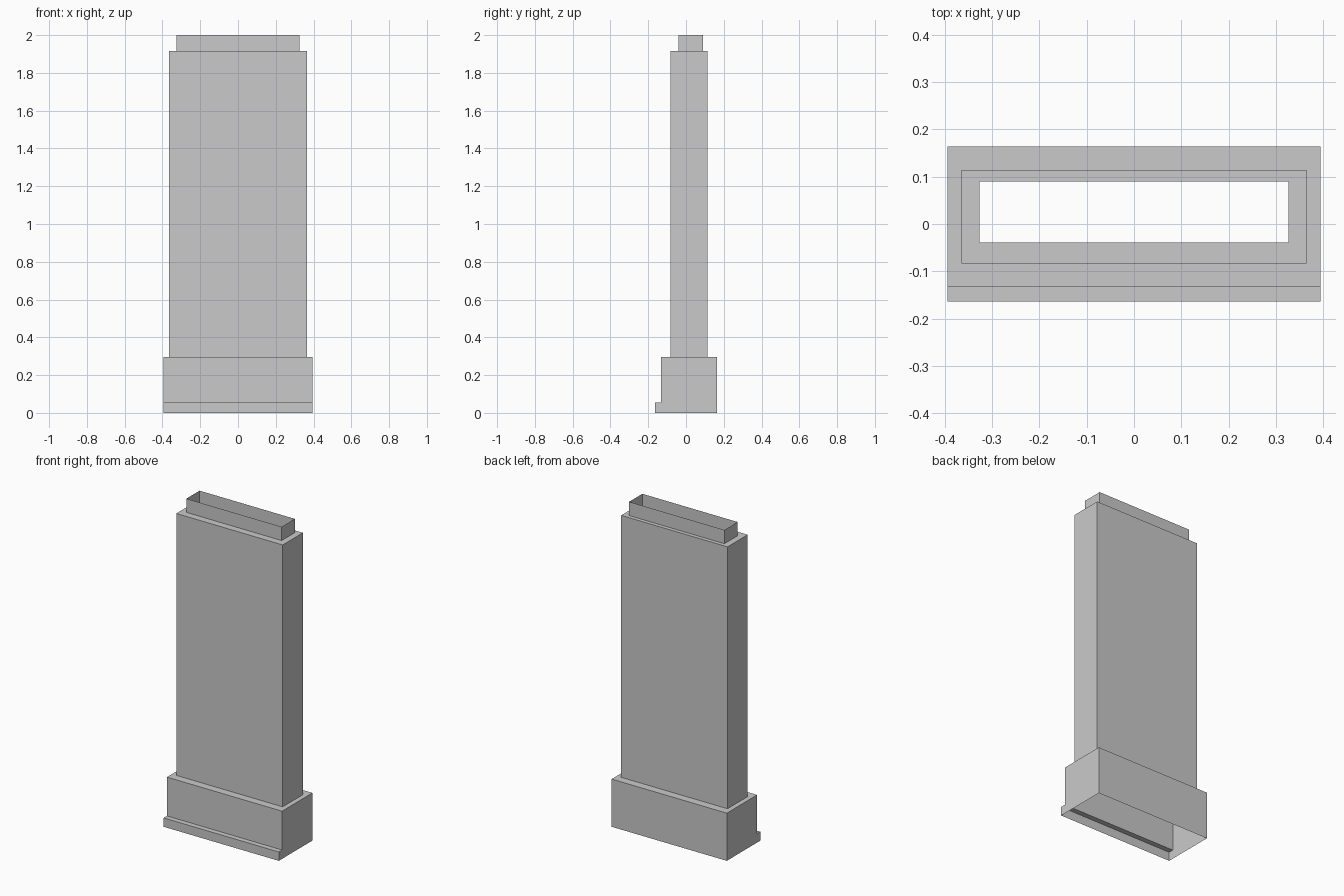
import bpy, bmesh

cube = bpy.data.objects.get("Cube")
if cube:
    bpy.data.objects.remove(cube, do_unlink=True)

grey = bpy.data.materials.new("light_grey")
grey.use_nodes = True
GREY = (0.59, 0.59, 0.59, 1)
grey.diffuse_color = GREY
grey.node_tree.nodes["Principled BSDF"].inputs["Base Color"].default_value = GREY

# Rectangular sections: half width, front y, back y
LIP = (0.394, -0.164, 0.164)
BASE = (0.394, -0.132, 0.164)
BODY = (0.364, -0.083, 0.114)
NECK = (0.326, -0.039, 0.09)


def sleeve(name, sections):
    """Thin open sleeve skinned through a stack of (z, rectangle) sections."""
    bm = bmesh.new()
    rings = []
    for z, (w, front, back) in sections:
        corners = [(-w, front), (w, front), (w, back), (-w, back)]
        rings.append([bm.verts.new((x, y, z)) for x, y in corners])
    for low, high in zip(rings, rings[1:]):
        for i in range(4):
            j = (i + 1) % 4
            bm.faces.new((low[i], low[j], high[j], high[i]))
    # Sections sharing a side collapse there
    bmesh.ops.remove_doubles(bm, verts=bm.verts, dist=0.0001)
    bmesh.ops.dissolve_degenerate(bm, edges=bm.edges, dist=0.0001)
    mesh = bpy.data.meshes.new(name)
    bm.to_mesh(mesh)
    bm.free()
    mesh.materials.append(grey)
    obj = bpy.data.objects.new(name, mesh)
    bpy.context.collection.objects.link(obj)


# Wide foot with a front lip and a shoulder, open underneath
sleeve("base", [(0, LIP), (0.055, LIP), (0.055, BASE), (0.295, BASE), (0.295, BODY)])
# Tall main sleeve with its top shoulder
sleeve("body", [(0.295, BODY), (1.915, BODY), (1.915, NECK)])
# Narrow open neck
sleeve("neck", [(1.915, NECK), (2.0, NECK)])
